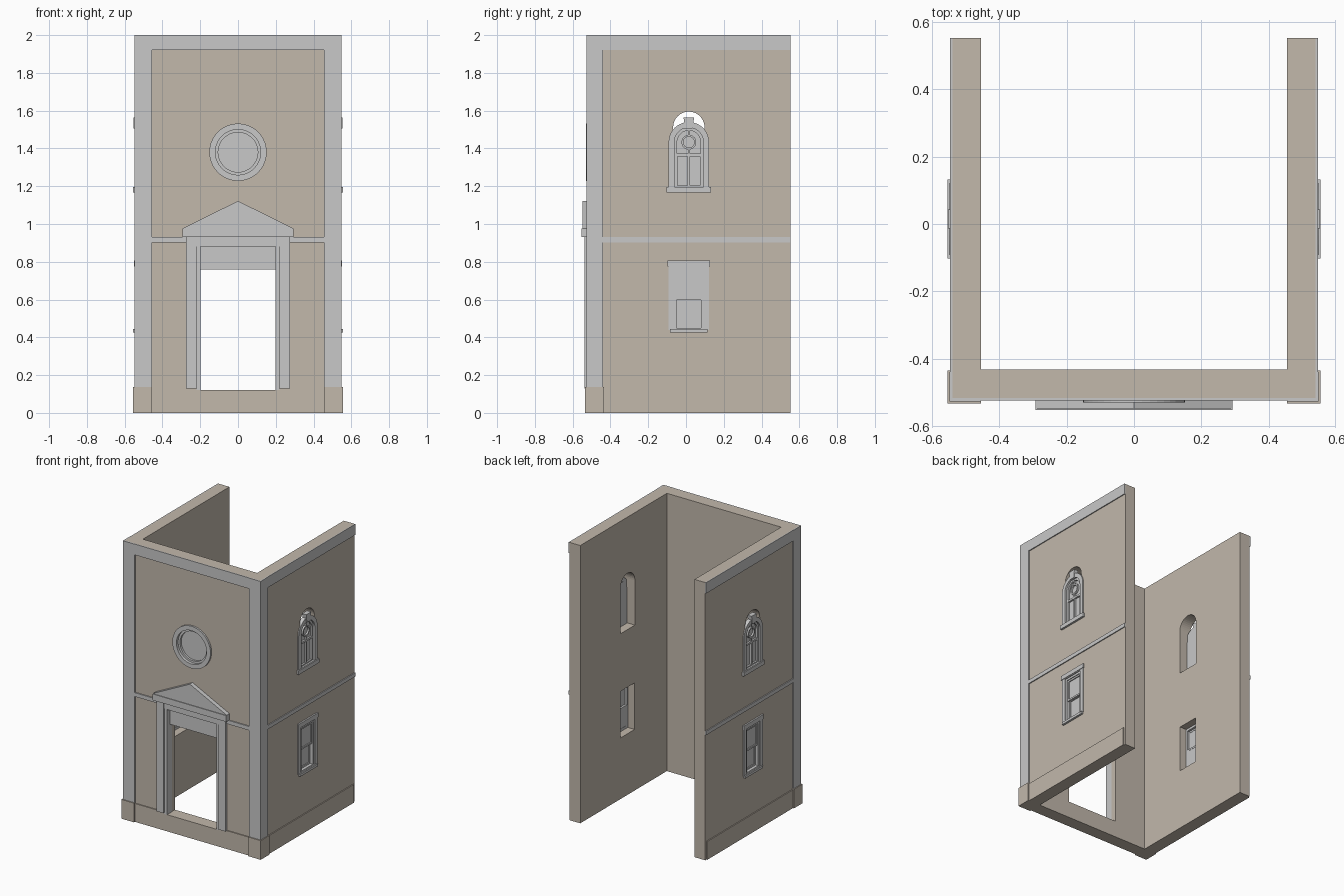
import bpy, math
from mathutils import Matrix

cube = bpy.data.objects.get("Cube")
if cube:
    bpy.data.objects.remove(cube, do_unlink=True)


def material(name, colour):
    m = bpy.data.materials.new(name)
    m.use_nodes = True
    m.diffuse_color = (*colour, 1)
    m.node_tree.nodes["Principled BSDF"].inputs["Base Color"].default_value = (*colour, 1)
    return m


STONE = material("warm stone", (0.54, 0.48, 0.41))
TRIM = material("pale grey trim", (0.58, 0.58, 0.58))

# Local plate axes (across, up, outward) turned to the front or the side wall
FRONT = Matrix(((1, 0, 0, 0), (0, 0, -1, 0), (0, 1, 0, 0), (0, 0, 0, 1)))
SIDE = Matrix(((0, 0, 1, 0), (1, 0, 0, 0), (0, 1, 0, 0), (0, 0, 0, 1)))


def rect(u0, u1, v0, v1):
    return [(u0, v0), (u1, v0), (u1, v1), (u0, v1)]


def circle(u, v, r, n=40):
    return [(u + r * math.cos(i * math.tau / n), v + r * math.sin(i * math.tau / n)) for i in range(n)]


def arch(u, r, bottom, spring, n=20):
    top = [(u + r * math.cos(i * math.pi / n), spring + r * math.sin(i * math.pi / n)) for i in range(n + 1)]
    return [(u - r, bottom), (u + r, bottom)] + top


def plate(name, plane, mat, w0, w1, *outlines, mirror=None):
    """Flat plate from w0 to w1 outward; outlines after the first are holes."""
    curve = bpy.data.curves.new(name, 'CURVE')
    curve.dimensions, curve.fill_mode = '2D', 'BOTH'
    curve.extrude = (w1 - w0) / 2
    for pts in outlines:
        s = curve.splines.new('POLY')
        s.points.add(len(pts) - 1)
        for p, (u, v) in zip(s.points, pts):
            p.co = (u, v, 0, 1)
        s.use_cyclic_u = True
    temp = bpy.data.objects.new(name, curve)
    bpy.context.collection.objects.link(temp)
    bpy.context.view_layer.update()
    mesh = bpy.data.meshes.new_from_object(temp.evaluated_get(bpy.context.evaluated_depsgraph_get()))
    bpy.data.objects.remove(temp, do_unlink=True)
    bpy.data.curves.remove(curve)
    mesh.transform(plane @ Matrix.Translation((0, 0, (w0 + w1) / 2)))
    for poly in mesh.polygons:
        poly.use_smooth = False
    mesh.materials.clear()
    mesh.materials.append(mat)
    ob = bpy.data.objects.new(name, mesh)
    bpy.context.collection.objects.link(ob)
    if mirror or (mirror is None and plane is SIDE):
        ob.modifiers.new("mirror", 'MIRROR').use_axis[0] = True
    return ob


BACK, C = 0.553, 0.015          # rear end of side walls, window centre line
IN, OUT = 0.455, 0.54           # side wall faces
FIN, FOUT = 0.432, 0.517        # front wall faces

# Walls with their openings
plate("front_wall", FRONT, STONE, FIN, FOUT, rect(-OUT, OUT, 0, 2),
      rect(-0.2, 0.2, 0.12, 0.88), circle(0, 1.38, 0.125))
plate("side_walls", SIDE, STONE, IN, OUT, rect(-FIN, BACK, 0, 2),
      arch(C, 0.083, 1.19, 1.512), rect(C - 0.08, C + 0.08, 0.44, 0.775))

# Plinth and corner pedestals
plate("front_plinth", FRONT, STONE, FOUT, 0.524, rect(-0.46, 0.46, 0, 0.12))
for name, u0, u1 in (("front_plinth_edge", 0.2, 0.46),):
    plate(name, FRONT, STONE, FOUT, 0.524, rect(u0, u1, 0.12, 0.132), mirror=True)
plate("side_plinths", SIDE, STONE, OUT, 0.547, rect(-0.44, 0.54, 0, 0.132))
plate("front_pedestals", FRONT, STONE, FOUT, 0.534, rect(IN, 0.555, 0, 0.138), mirror=True)
plate("side_pedestals", SIDE, STONE, OUT, 0.555, rect(-FOUT, -0.435, 0, 0.138))

# Corner pilasters, top bands and string courses
plate("front_corner_pilasters", FRONT, TRIM, FOUT, 0.527, rect(IN, 0.549, 0.138, 2), mirror=True)
plate("side_corner_pilasters", SIDE, TRIM, OUT, 0.549, rect(-FOUT, -0.44, 0.138, 2))
plate("front_top_band", FRONT, TRIM, FOUT, 0.525, rect(-IN, IN, 1.922, 2))
plate("side_top_bands", SIDE, TRIM, OUT, 0.547, rect(-0.44, BACK, 1.922, 2))
plate("front_string_course", FRONT, TRIM, FOUT, 0.525, rect(-IN, IN, 0.902, 0.93))
plate("side_string_courses", SIDE, TRIM, OUT, 0.547, rect(-0.44, BACK, 0.902, 0.93))

# Doorway: pilasters, jambs, lintel, transom and pediment
plate("door_pilasters", FRONT, TRIM, FOUT, 0.537, rect(0.218, 0.275, 0.13, 0.93), mirror=True)
plate("door_jambs", FRONT, TRIM, 0.47, 0.527, rect(0.198, 0.22, 0.12, 0.88), mirror=True)
plate("door_lintel", FRONT, TRIM, FOUT, 0.53, rect(-0.22, 0.22, 0.88, 0.93))
plate("door_transom", FRONT, TRIM, 0.455, 0.49, rect(-0.2, 0.2, 0.758, 0.88))
plate("pediment", FRONT, TRIM, FOUT, 0.548,
      [(-0.293, 0.93), (0.293, 0.93), (0.293, 0.977), (0, 1.122), (-0.293, 0.977)])
plate("pediment_base", FRONT, TRIM, FOUT, 0.553, rect(-0.293, 0.293, 0.93, 0.975))

# Round window
plate("round_window_surround", FRONT, TRIM, 0.5, 0.53, circle(0, 1.38, 0.152), circle(0, 1.38, 0.12))
plate("round_window_sash", FRONT, TRIM, 0.485, 0.51, circle(0, 1.38, 0.122), circle(0, 1.38, 0.105))
plate("round_window_pane", FRONT, TRIM, 0.485, 0.495, circle(0, 1.38, 0.107))

# Arched side windows
SP = 1.433
plate("arched_casing", SIDE, TRIM, 0.52, 0.548, arch(C, 0.107, 1.19, SP), arch(C, 0.077, 1.197, SP))
plate("arched_sill", SIDE, TRIM, 0.52, 0.555, rect(C - 0.117, C + 0.117, 1.166, 1.195))
plate("arched_keystone", SIDE, TRIM, 0.52, 0.553,
      [(C - 0.02, 1.505), (C + 0.02, 1.505), (C + 0.028, 1.565), (C - 0.028, 1.565)])
plate("arched_sash", SIDE, TRIM, 0.515, 0.535, arch(C, 0.079, 1.19, SP), arch(C, 0.062, 1.372, SP),
      rect(C - 0.06, C - 0.006, 1.205, 1.358), rect(C + 0.006, C + 0.06, 1.205, 1.358))
plate("arched_tracery_ring", SIDE, TRIM, 0.515, 0.534, circle(C, SP, 0.039), circle(C, SP, 0.029))
for name, v0, v1 in (("lower_tracery_bar", 1.37, SP - 0.036), ("upper_tracery_bar", SP + 0.036, SP + 0.064)):
    plate(name, SIDE, TRIM, 0.515, 0.533, rect(C - 0.005, C + 0.005, v0, v1))
plate("arched_pane", SIDE, TRIM, 0.515, 0.522, arch(C, 0.075, 1.195, SP))

# Sash windows on the sides
plate("sash_casing", SIDE, TRIM, 0.515, 0.547, rect(C - 0.107, C + 0.107, 0.44, 0.777),
      rect(C - 0.078, C + 0.078, 0.446, 0.77))
plate("sash_head", SIDE, TRIM, OUT, 0.551, rect(C - 0.112, C + 0.112, 0.775, 0.806))
plate("sash_sill", SIDE, TRIM, 0.515, 0.555, rect(C - 0.1, C + 0.1, 0.426, 0.444))
plate("sash_frame", SIDE, TRIM, 0.505, 0.54, rect(C - 0.079, C + 0.079, 0.444, 0.772),
      rect(C - 0.065, C + 0.065, 0.45, 0.755))
for name, w, v0, v1 in (("upper_sash", 0.52, 0.598, 0.755), ("lower_sash", 0.505, 0.45, 0.61)):
    plate(name, SIDE, TRIM, w, w + 0.014, rect(C - 0.066, C + 0.066, v0, v1),
          rect(C - 0.055, C + 0.055, v0 + 0.012, v1 - 0.012))
    plate(name + "_pane", SIDE, TRIM, w + 0.002, w + 0.007, rect(C - 0.058, C + 0.058, v0 + 0.01, v1 - 0.01))
